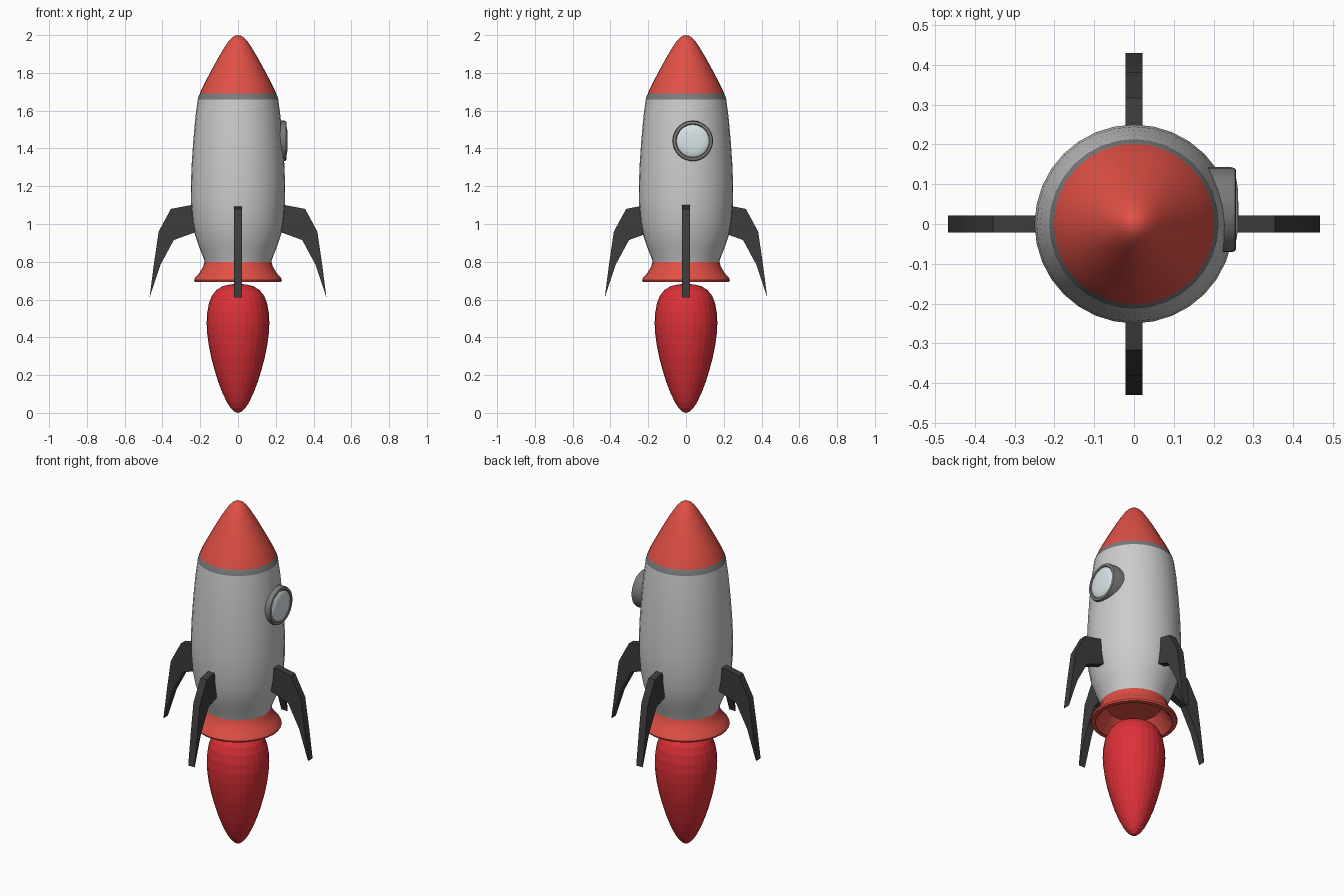
import bpy, bmesh, math
from mathutils import Matrix, Vector

if "Cube" in bpy.data.objects:
    bpy.data.objects.remove(bpy.data.objects["Cube"])


def material(name, rgb):
    m = bpy.data.materials.new(name)
    m.diffuse_color = (*rgb, 1)
    m.use_nodes = True
    m.node_tree.nodes["Principled BSDF"].inputs["Base Color"].default_value = m.diffuse_color
    return m


RED = material("red_paint", (0.75, 0.08, 0.06))
FLAME = material("flame_red", (0.72, 0.03, 0.04))
SILVER = material("silver", (0.52, 0.52, 0.52))
BAND = material("mid_grey", (0.2, 0.2, 0.2))
DARK = material("dark_grey", (0.045, 0.045, 0.045))
GLASS = material("pale_glass", (0.7, 0.78, 0.8))


def finish(name, bm, mat, smooth=None, matrix=None):
    if matrix:
        bmesh.ops.transform(bm, matrix=matrix, verts=bm.verts)
    bmesh.ops.recalc_face_normals(bm, faces=bm.faces)
    me = bpy.data.meshes.new(name)
    bm.to_mesh(me)
    bm.free()
    me.materials.append(mat)
    ob = bpy.data.objects.new(name, me)
    bpy.context.collection.objects.link(ob)
    if smooth:
        bpy.ops.object.select_all(action='DESELECT')
        ob.select_set(True)
        bpy.context.view_layer.objects.active = ob
        bpy.ops.object.shade_smooth_by_angle(angle=math.radians(smooth))
    return ob


def lathe(name, profile, mat, steps=32, smooth=35, matrix=None, closed=False):
    """Spin (radius, height) points around z."""
    bm = bmesh.new()
    vs = [bm.verts.new((r, 0, z)) for r, z in profile]
    es = [bm.edges.new(p) for p in zip(vs, vs[1:])]
    if closed:
        es.append(bm.edges.new((vs[-1], vs[0])))
    bmesh.ops.spin(bm, geom=vs + es, cent=(0, 0, 0), axis=(0, 0, 1),
                   angle=math.tau, steps=steps, use_duplicate=False)
    bmesh.ops.remove_doubles(bm, verts=bm.verts, dist=1e-4)
    return finish(name, bm, mat, smooth, matrix)


# Hull, from nose to nozzle
lathe("nose_cone", [(0, 2.0), (0.016, 1.997), (0.034, 1.985), (0.052, 1.965),
                    (0.075, 1.93), (0.105, 1.88), (0.14, 1.815),
                    (0.172, 1.755), (0.192, 1.715), (0.202, 1.69)], RED)
lathe("nose_band", [(0.202, 1.69), (0.209, 1.675), (0.213, 1.66)], BAND)
lathe("hull", [(0.213, 1.66), (0.225, 1.57), (0.236, 1.45), (0.245, 1.32),
               (0.25, 1.2), (0.249, 1.11), (0.242, 1.02), (0.228, 0.945),
               (0.205, 0.875), (0.186, 0.83), (0.177, 0.80)], SILVER)
lathe("nozzle", [(0.177, 0.80), (0.184, 0.775), (0.205, 0.74), (0.227, 0.715),
                 (0.232, 0.703), (0.228, 0.694), (0.205, 0.693),
                 (0.185, 0.715), (0.16, 0.755), (0.14, 0.78), (0, 0.785)], RED)

# Flame, faceted
lathe("flame", [(0, 0.683), (0.045, 0.68), (0.083, 0.67), (0.115, 0.65),
                (0.138, 0.62), (0.154, 0.58), (0.163, 0.53), (0.166, 0.475),
                (0.163, 0.42), (0.155, 0.36), (0.142, 0.295), (0.125, 0.23),
                (0.105, 0.165), (0.082, 0.105), (0.058, 0.055), (0.038, 0.025),
                (0.018, 0.006), (0, 0)], FLAME, steps=28, smooth=None)

# Porthole on the right side, facing +x
side = Matrix.Translation((0, 0.036, 1.44)) @ Matrix.Rotation(math.pi / 2, 4, 'Y')
lathe("window_frame", [(0.107, 0.17), (0.107, 0.245), (0.104, 0.254), (0.098, 0.257),
                       (0.09, 0.256), (0.085, 0.25), (0.085, 0.17)],
      BAND, matrix=side, closed=True)
lathe("window_glass", [(0.086, 0.252), (0.078, 0.257), (0.055, 0.261), (0, 0.263)],
      GLASS, matrix=side)

# Four swept fins; the front and back pair sit closer to the hull
OUTLINE = [(0.20, 1.10), (0.25, 1.10), (0.355, 1.08), (0.42, 0.96), (0.445, 0.79),
           (0.468, 0.612), (0.41, 0.785), (0.34, 0.915), (0.23, 0.955), (0.20, 0.96)]


def fin(name, turn, inset):
    bm = bmesh.new()
    face = bm.faces.new([bm.verts.new((x - inset, -0.021, z)) for x, z in OUTLINE])
    ext = bmesh.ops.extrude_face_region(bm, geom=[face], use_keep_orig=True)
    bmesh.ops.translate(bm, vec=Vector((0, 0.042, 0)),
                        verts=[g for g in ext["geom"] if isinstance(g, bmesh.types.BMVert)])
    finish(name, bm, DARK, 35, Matrix.Rotation(math.radians(turn), 4, 'Z'))


for name, turn, inset in [("right_fin", 0, 0), ("back_fin", 90, 0.038),
                          ("left_fin", 180, 0), ("front_fin", 270, 0.038)]:
    fin(name, turn, inset)
